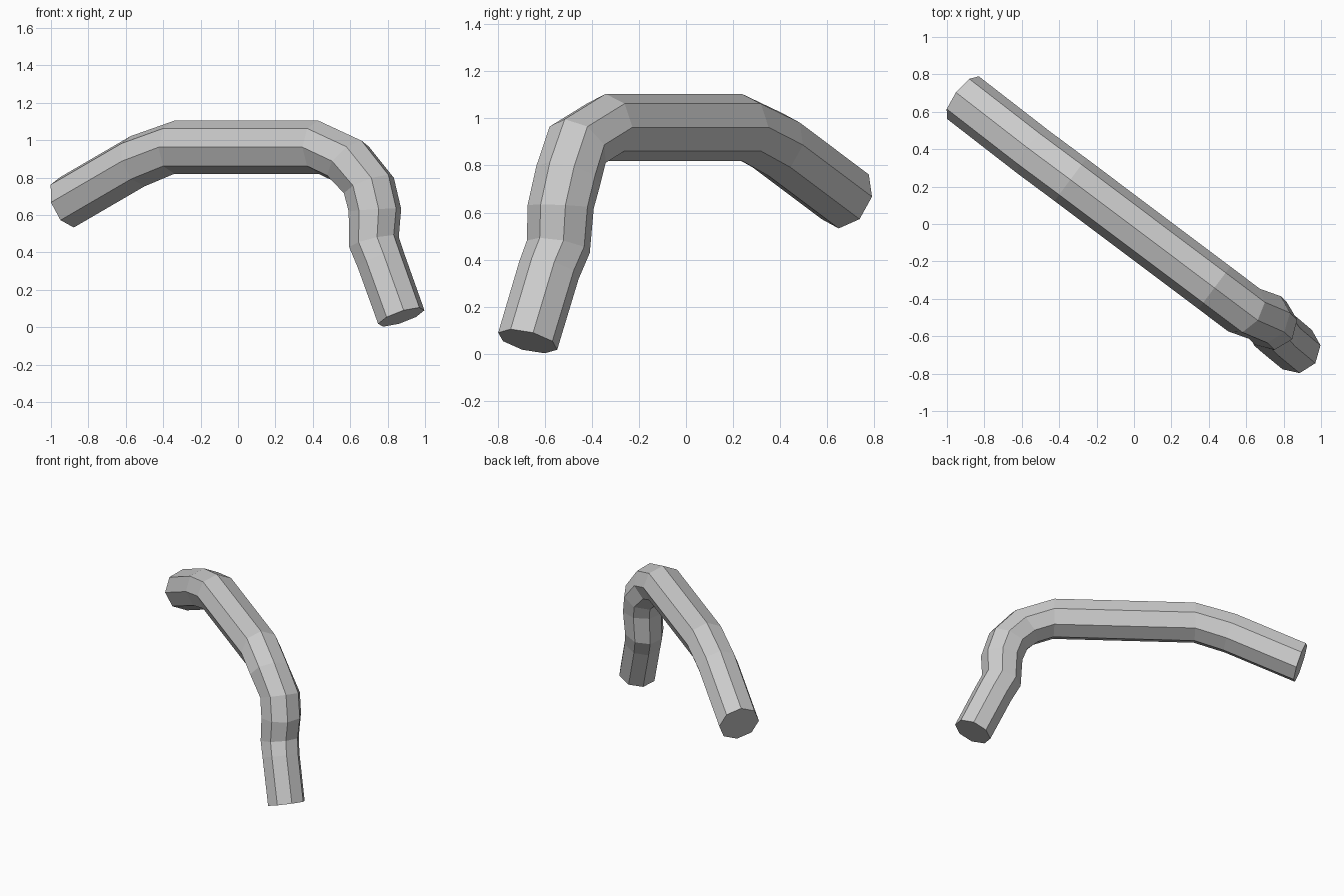
import bpy, bmesh
from math import sin, cos, radians, pi
from mathutils import Vector

if "Cube" in bpy.data.objects:
    bpy.data.objects.remove(bpy.data.objects["Cube"])

SIDES = 8
ALONG = Vector((0.80, -0.60, 0))   # horizontal heading of the pipe
ACROSS = Vector((0.60, 0.80, 0))   # horizontal, square to the heading
UP = Vector((0, 0, 1))

# Stations along the bent pipe: centre, downward pitch in degrees, radius
STATIONS = [
    ((-0.915, 0.676, 0.667), -19, 0.142),
    ((-0.537, 0.383, 0.887), -19, 0.142),
    ((-0.340, 0.237, 0.962), 0, 0.142),
    ((0.430, -0.341, 0.962), 0, 0.142),
    ((0.588, -0.460, 0.888), 40, 0.142),
    ((0.700, -0.500, 0.757), 66, 0.142),
    ((0.732, -0.532, 0.625), 86, 0.142),
    ((0.727, -0.542, 0.455), 74, 0.137),
    ((0.765, -0.582, 0.355), 67, 0.132),
    ((0.873, -0.672, 0.054), 67, 0.131),
]


def add_ring(bm, centre, pitch, radius):
    p = radians(pitch)
    rise = UP * cos(p) + ALONG * sin(p)
    ring = []
    for i in range(SIDES):
        a = 2 * pi * i / SIDES
        ring.append(bm.verts.new(Vector(centre) + (ACROSS * cos(a) + rise * sin(a)) * radius))
    return ring


# Bent pipe: rings joined by flat quads, closed at both ends
bm = bmesh.new()
rings = [add_ring(bm, *s) for s in STATIONS]
for a, b in zip(rings, rings[1:]):
    for i in range(SIDES):
        j = (i + 1) % SIDES
        bm.faces.new((a[i], a[j], b[j], b[i]))
bm.faces.new(rings[0])
bm.faces.new(rings[-1])
bmesh.ops.recalc_face_normals(bm, faces=bm.faces)

mesh = bpy.data.meshes.new("bent_pipe")
bm.to_mesh(mesh)
bm.free()
pipe = bpy.data.objects.new("bent_pipe", mesh)
bpy.context.collection.objects.link(pipe)
